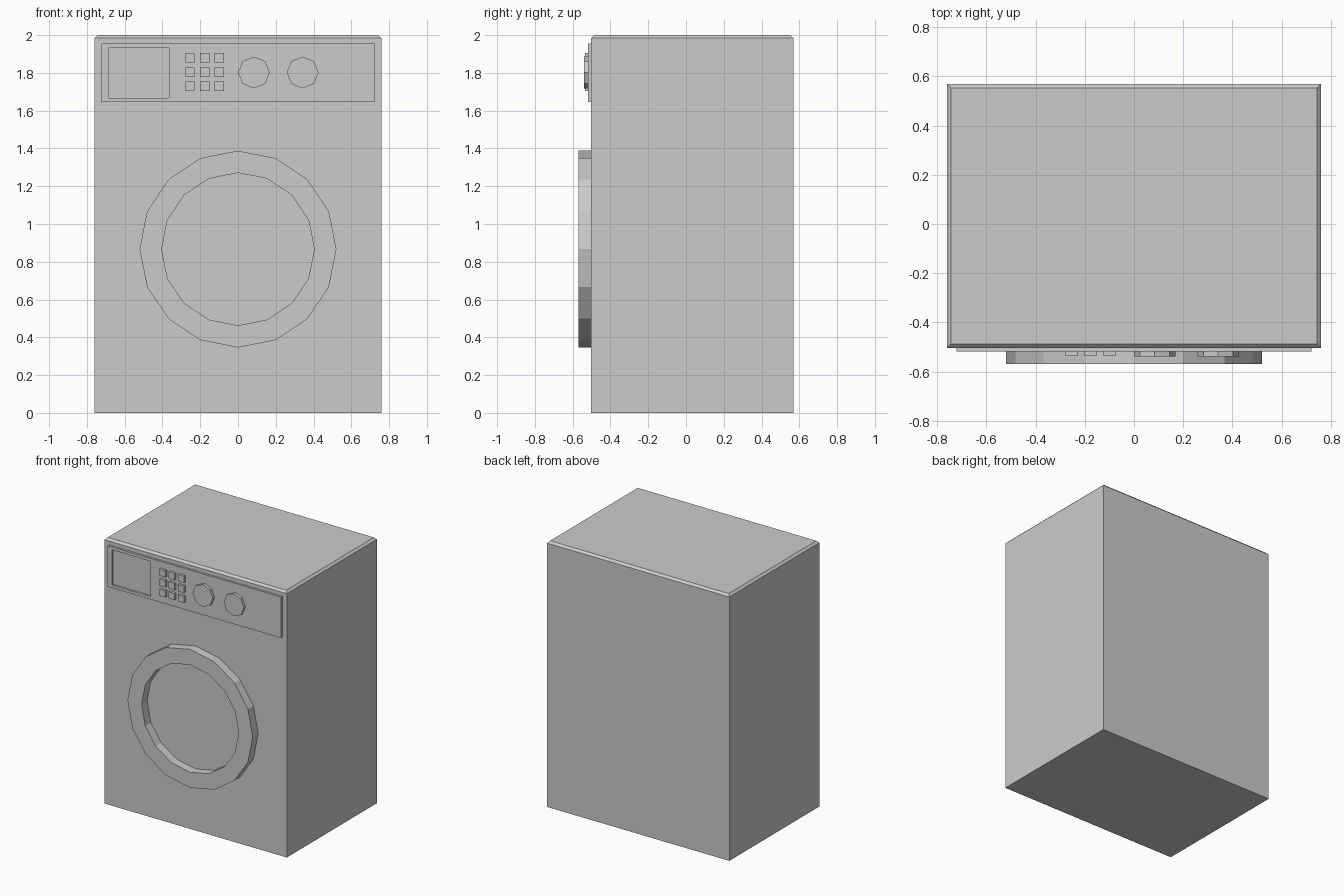
import bpy, bmesh, math

if "Cube" in bpy.data.objects:
    bpy.data.objects.remove(bpy.data.objects["Cube"])

FRONT = -0.503   # y of the cabinet's front face
BACK = 0.569


def make(name, bm):
    bmesh.ops.recalc_face_normals(bm, faces=bm.faces)
    me = bpy.data.meshes.new(name)
    bm.to_mesh(me)
    bm.free()
    ob = bpy.data.objects.new(name, me)
    bpy.context.collection.objects.link(ob)
    return ob


def box_bm(x0, x1, y0, y1, z0, z1):
    bm = bmesh.new()
    bmesh.ops.create_cube(bm, size=1)
    for v in bm.verts:
        v.co = (x1 if v.co.x > 0 else x0,
                y1 if v.co.y > 0 else y0,
                z1 if v.co.z > 0 else z0)
    return bm


def ring(cx, cz, r, n):
    return [(cx + r * math.cos(2 * math.pi * i / n),
             cz + r * math.sin(2 * math.pi * i / n)) for i in range(n)]


def rect(x0, x1, z0, z1):
    return [(x0, z0), (x1, z0), (x1, z1), (x0, z1)]


def frame(name, outer, inner, y_front, y_back):
    """Raised frame: front face between two outlines, plus both walls."""
    bm = bmesh.new()
    loops = [[bm.verts.new((x, y, z)) for x, z in pts]
             for pts, y in ((outer, y_back), (outer, y_front),
                            (inner, y_front), (inner, y_back))]
    n = len(outer)
    for k in range(4):
        a, b = loops[k], loops[(k + 1) % 4]
        for i in range(n):
            j = (i + 1) % n
            bm.faces.new((a[i], a[j], b[j], b[i]))
    return make(name, bm)


def prism(name, pts, y_front, y_back):
    """Solid with the given outline, pushed out of the front."""
    bm = bmesh.new()
    face = bm.faces.new([bm.verts.new((x, y_back, z)) for x, z in pts])
    out = bmesh.ops.extrude_face_region(bm, geom=[face])
    for v in out["geom"]:
        if isinstance(v, bmesh.types.BMVert):
            v.co.y = y_front
    return make(name, bm)


# Cabinet with chamfered top rim
bm = box_bm(-0.759, 0.759, FRONT, BACK, 0, 2)
rim = [e for e in bm.edges if all(v.co.z > 1.9 for v in e.verts)]
bmesh.ops.bevel(bm, geom=rim, offset=0.016, segments=1, affect='EDGES')
make("cabinet", bm)

# Door ring
frame("door_ring", ring(0, 0.867, 0.521, 16), ring(0, 0.867, 0.404, 16),
      -0.569, FRONT)

# Control panel with sunken detergent drawer
frame("control_panel", rect(-0.722, 0.722, 1.646, 1.955),
      rect(-0.686, -0.364, 1.668, 1.933), -0.518, FRONT)

# Button grid
for row in range(3):
    for col in range(3):
        x, z, h = -0.254 + 0.077 * col, 1.88 - 0.0755 * row, 0.025
        prism(f"button_{row}_{col}", rect(x - h, x + h, z - h, z + h),
              -0.536, -0.516)

# Dials
for i, x in enumerate((0.084, 0.342)):
    prism(f"dial_{i}", ring(x, 1.802, 0.084, 8), -0.539, -0.516)
